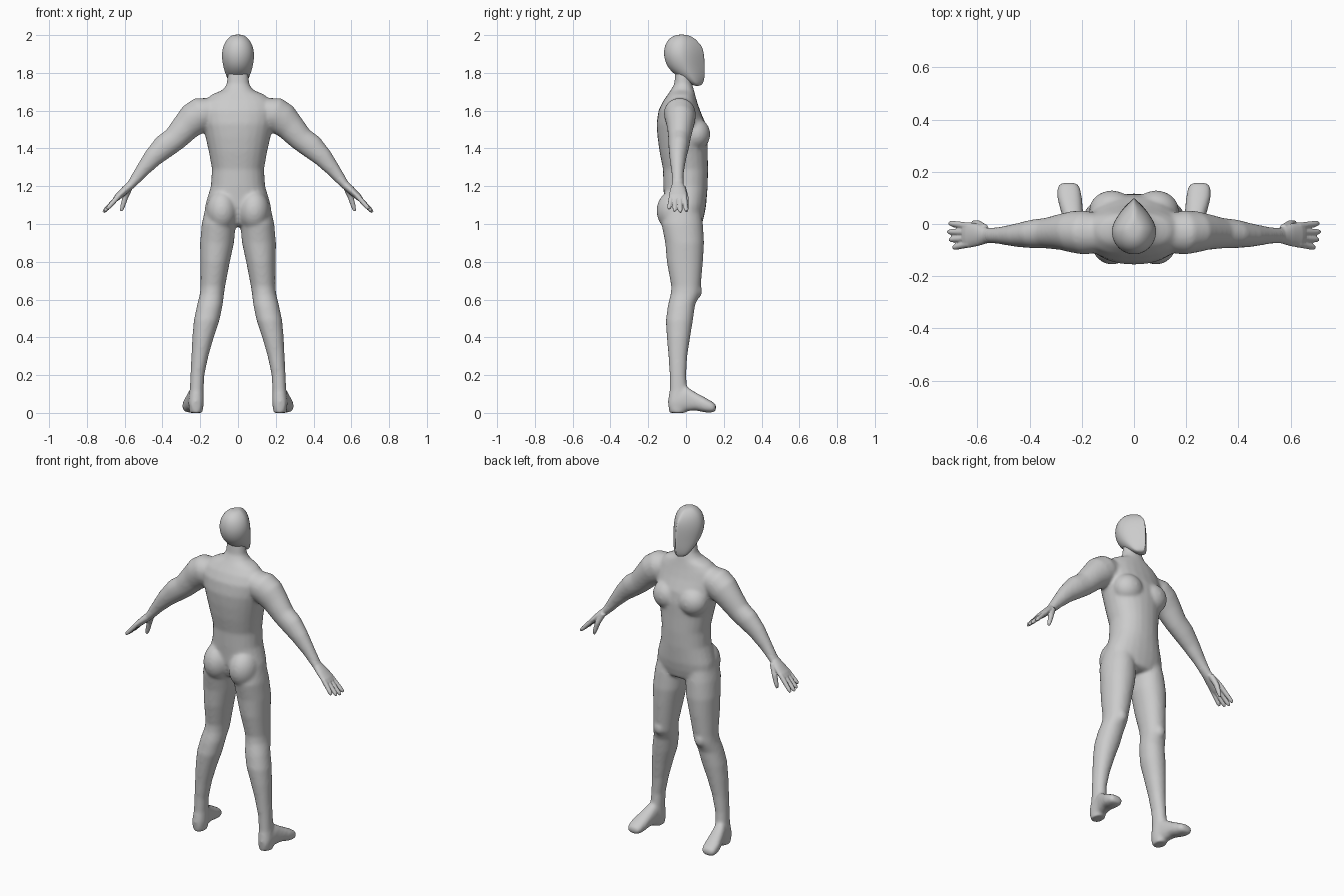
import bpy, bmesh, math
from mathutils import Vector, Matrix

N = 24


def skin(bm, rings):
    """Bridge a list of point rings into a closed tube."""
    vs = [[bm.verts.new(p) for p in r] for r in rings]
    n = len(vs[0])
    for a, b in zip(vs, vs[1:]):
        for i in range(n):
            j = (i + 1) % n
            bm.faces.new((a[i], a[j], b[j], b[i]))
    bm.faces.new(vs[0][::-1])
    bm.faces.new(vs[-1])
    return vs


def ring(c, u, v, p=2.0):
    """Superellipse ring around c with half axes u and v."""
    out = []
    for i in range(N):
        a = 2 * math.pi * i / N
        ca, sa = math.cos(a), math.sin(a)
        out.append(Vector(c) + Vector(u) * math.copysign(abs(ca) ** (2 / p), ca)
                   + Vector(v) * math.copysign(abs(sa) ** (2 / p), sa))
    return out


def limb(bm, side, pts):
    """Tube along a path in xz; each point is x, y, z, in-plane radius, y radius."""
    rings = []
    for i, (x, y, z, r, ry) in enumerate(pts):
        a, b = pts[max(i - 1, 0)], pts[min(i + 1, len(pts) - 1)]
        d = Vector((b[0] - a[0], 0, b[2] - a[2])).normalized()
        rings.append(ring((side * x, y, z), (-side * d.z * r, 0, d.x * r), (0, ry, 0)))
    skin(bm, rings)


def blob(bm, c, r):
    bmesh.ops.create_uvsphere(bm, u_segments=24, v_segments=16, radius=1,
                              matrix=Matrix.Translation(c) @ Matrix.Diagonal((*r, 1)))


def finish(bm, name):
    bmesh.ops.recalc_face_normals(bm, faces=bm.faces)
    me = bpy.data.meshes.new(name)
    bm.to_mesh(me)
    bm.free()
    ob = bpy.data.objects.new(name, me)
    bpy.context.collection.objects.link(ob)
    for f in me.polygons:
        f.use_smooth = True
    return ob


def fuse(ob, voxel, iterations):
    """Merge overlapping volumes into one smooth skin."""
    m = ob.modifiers.new("fuse", 'REMESH')
    m.mode = 'VOXEL'
    m.voxel_size = voxel
    m.use_smooth_shade = True
    s = ob.modifiers.new("soften", 'SMOOTH')
    s.factor = 0.5
    s.iterations = iterations


# torso and neck: z, half width, back y, front y
TORSO = [(.985, .05, -.05, .06), (1.0, .14, -.085, .085), (1.05, .178, -.105, .098),
         (1.10, .174, -.115, .107), (1.20, .144, -.12, .115), (1.29, .138, -.122, .117),
         (1.38, .154, -.140, .115), (1.46, .172, -.151, .115), (1.53, .188, -.156, .105),
         (1.60, .195, -.146, .075), (1.65, .18, -.122, .058), (1.685, .14, -.097, .048),
         (1.71, .08, -.08, .042), (1.74, .06, -.063, .033), (1.80, .054, -.056, .02),
         (1.85, .05, -.05, .02)]
# leg: z, x, y, half width, half depth
LEG = [(1.10, .09, -.02, .08, .095), (1.0, .102, -.02, .09, .11), (.9, .111, -.007, .09, .103),
       (.8, .121, -.006, .078, .096), (.67, .133, .0, .065, .078), (.63, .138, -.003, .064, .078),
       (.57, .149, -.024, .068, .072), (.49, .166, -.035, .068, .072), (.4, .185, -.04, .057, .062),
       (.3, .202, -.043, .045, .05), (.2, .215, -.043, .037, .044), (.12, .219, -.04, .037, .047),
       (.06, .222, -.045, .041, .052), (.0, .222, -.045, .036, .044)]
# foot: y, x, z, half width, half height
FOOT = [(-.09, .222, .045, .026, .03), (-.05, .223, .055, .038, .055), (0, .228, .075, .038, .067),
        (.05, .238, .061, .043, .048), (.1, .247, .042, .048, .04), (.14, .251, .03, .045, .029),
        (.159, .25, .028, .03, .018)]
# arm: x, y, z, in-plane radius, y radius
ARM = [(.14, -.035, 1.60, .07, .075), (.19, -.033, 1.585, .09, .085), (.235, -.03, 1.555, .089, .08),
       (.275, -.03, 1.515, .077, .07), (.335, -.035, 1.45, .066, .059), (.39, -.038, 1.41, .065, .055),
       (.45, -.043, 1.352, .052, .045), (.51, -.044, 1.28, .037, .034), (.56, -.044, 1.215, .026, .029)]

body = bmesh.new()
skin(body, [ring((0, (b + f) / 2, z), (w, 0, 0), (0, (f - b) / 2, 0), 2.2) for z, w, b, f in TORSO])
for s in (1, -1):
    skin(body, [ring((s * x, y, z), (rx, 0, 0), (0, ry, 0), 2.1) for z, x, y, rx, ry in LEG])
    skin(body, [ring((s * x, y, z), (rx, 0, 0), (0, 0, rz), 2.4) for y, x, z, rx, rz in FOOT])
    limb(body, s, ARM)
    blob(body, (s * .085, -.06, 1.07), (.083, .096, .11))      # buttock
    blob(body, (s * .085, .05, 1.475), (.088, .079, .085))     # chest muscle
    blob(body, (s * .137, .05, .645), (.036, .036, .045))      # kneecap
fuse(finish(body, "body"), .008, 14)

# hands: palm, thumb and four fingers
PALM = [(.53, -.044, 1.252, .03, .03), (.565, -.044, 1.21, .023, .03), (.60, -.042, 1.178, .021, .043),
        (.635, -.042, 1.145, .018, .05), (.652, -.042, 1.128, .013, .046)]
THUMB = [(.57, -.02, 1.2, .016, .018), (.597, -.002, 1.14, .015, .016), (.612, .003, 1.09, .012, .012),
         (.618, .003, 1.068, .007, .007)]
FINGERS = [(-.009, .003, .708), (-.032, -.03, .713), (-.054, -.06, .707), (-.076, -.09, .693)]
for s, name in ((1, "right_hand"), (-1, "left_hand")):
    hand = bmesh.new()
    limb(hand, s, PALM)
    limb(hand, s, THUMB)
    for y0, y1, tip in FINGERS:
        a, b = Vector((.63, y0, 1.15)), Vector((tip, y1, 1.062 + (.713 - tip) * .9))
        limb(hand, s, [(*a.lerp(b, t), r, r) for t, r in
                       ((0, .014), (.5, .0125), (.85, .0115), (1, .007))])
    fuse(finish(hand, name), .004, 4)

# head: z, half width, back y, widest y, front y (pointed face)
HEAD = [(2.003, .022, -.045, -.02, .0), (1.992, .045, -.078, -.025, .038), (1.965, .07, -.105, -.028, .072),
        (1.925, .085, -.118, -.03, .092), (1.88, .088, -.118, -.025, .098), (1.83, .079, -.1, -.01, .1),
        (1.79, .066, -.06, .015, .1), (1.755, .05, .0, .04, .095), (1.73, .028, .04, .06, .082)]
head = bmesh.new()
rings = []
for z, w, yb, yw, yf in HEAD:
    back = [(w * math.cos(a), yw + (yw - yb) * math.sin(a), z)
            for a in (-math.pi * i / 10 for i in range(11))]
    front = [(math.copysign(w * (1 - abs(1 - abs(t)) ** 1.6), t),
              yw + (yf - yw) * (1 - abs(t)), z) for t in (-.8, -.6, -.4, -.2, 0, .2, .4, .6, .8)]
    rings.append(back + front)
vs = skin(head, rings)
crease = head.edges.layers.float.new('crease_edge')
for a, b in zip(vs[2:], vs[3:]):
    head.edges.get((a[15], b[15]))[crease] = .8
ob = finish(head, "head")
sub = ob.modifiers.new("round", 'SUBSURF')
sub.levels = sub.render_levels = 2
